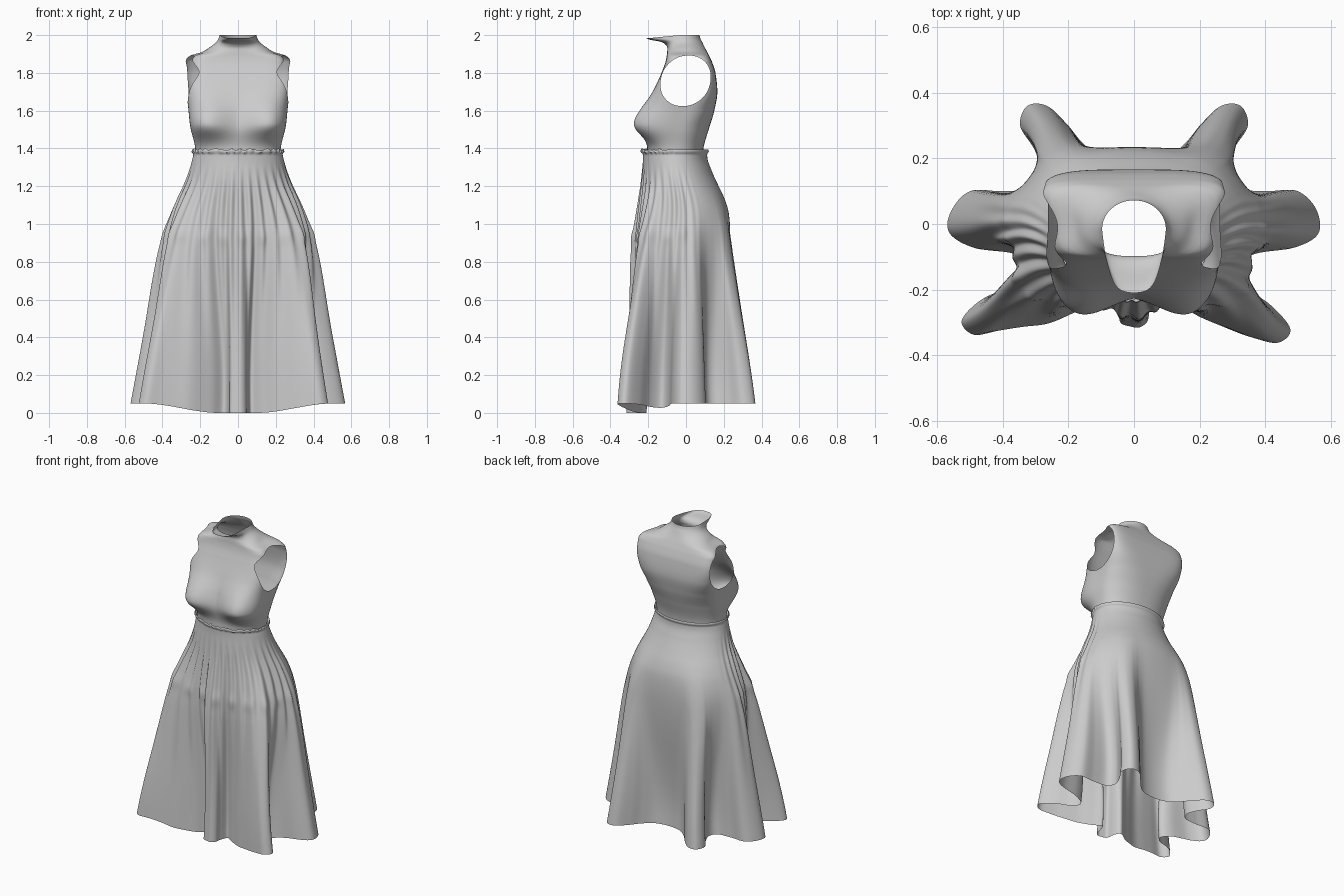
import bpy, bmesh, math
from mathutils import Vector

if "Cube" in bpy.data.objects:
    bpy.data.objects.remove(bpy.data.objects["Cube"])

cloth = bpy.data.materials.new("light_grey_cloth")
cloth.diffuse_color = (0.6, 0.6, 0.6, 1)
cloth.use_nodes = True
cloth.node_tree.nodes["Principled BSDF"].inputs["Base Color"].default_value = cloth.diffuse_color


def smooth(a, b, v):
    t = max(0.0, min(1.0, (v - a) / (b - a)))
    return t * t * (3 - 2 * t)


def catmull(a, b, c, d, t):
    return 0.5 * (2 * b + (c - a) * t + (2 * a - 5 * b + 4 * c - d) * t * t
                  + (3 * b - a - 3 * c + d) * t ** 3)


def sample(rows, z):
    """Smooth monotone lookup in a table of rows (z, values...) with rising z."""
    z = max(rows[0][0], min(rows[-1][0], z))
    last = len(rows) - 1
    k = max(i for i in range(last) if rows[i][0] <= z)
    h = rows[k + 1][0] - rows[k][0]
    t = (z - rows[k][0]) / h

    def slope(i, j):
        return (rows[i + 1][j] - rows[i][j]) / (rows[i + 1][0] - rows[i][0])

    def tangent(i, j):
        if i == 0 or i == last:
            return slope(min(i, last - 1), j)
        p, q = slope(i - 1, j), slope(i, j)
        return 0 if p * q <= 0 else 2 * p * q / (p + q)

    return [(2 * t ** 3 - 3 * t * t + 1) * rows[k][j] + (3 * t * t - 2 * t ** 3) * rows[k + 1][j]
            + h * ((t ** 3 - 2 * t * t + t) * tangent(k, j) + (t ** 3 - t * t) * tangent(k + 1, j))
            for j in range(1, len(rows[0]))]


def loft(rows, cols, point):
    """Closed tube of quads; point(row, col) gives each position."""
    bm = bmesh.new()
    grid = [[bm.verts.new(point(r, c)) for c in range(cols)] for r in range(rows)]
    for r in range(rows - 1):
        for c in range(cols):
            d = (c + 1) % cols
            bm.faces.new((grid[r][c], grid[r][d], grid[r + 1][d], grid[r + 1][c]))
    return bm


def finish(bm, name):
    mesh = bpy.data.meshes.new(name)
    bm.to_mesh(mesh)
    bm.free()
    mesh.materials.append(cloth)
    ob = bpy.data.objects.new(name, mesh)
    bpy.context.collection.objects.link(ob)
    bpy.ops.object.select_all(action='DESELECT')
    ob.select_set(True)
    bpy.context.view_layer.objects.active = ob
    bpy.ops.object.shade_smooth_by_angle(angle=math.radians(60))


# Bodice: z, half width, front y, back y, squareness, forward lip
BODICE = [
    (1.34, .222, -.205, .085, 2.3, 0), (1.40, .226, -.205, .092, 2.3, 0),
    (1.50, .245, -.220, .120, 2.4, 0), (1.60, .258, -.204, .150, 3.0, 0),
    (1.70, .274, -.170, .166, 4.5, 0), (1.80, .284, -.130, .156, 6.0, 0),
    (1.86, .282, -.108, .137, 6.0, 0), (1.89, .262, -.102, .123, 5.0, 0),
    (1.91, .200, -.100, .113, 3.4, 0), (1.93, .160, -.098, .102, 2.5, 0),
    (1.95, .130, -.098, .092, 2.1, .010), (1.965, .113, -.100, .085, 2.0, .032),
    (1.98, .104, -.101, .077, 2.0, .074), (2.00, .097, -.102, .072, 2.0, .108)]
COLS, ROWS = 144, 100


def bodice_point(r, c):
    z = 1.34 + 0.66 * r / (ROWS - 1)
    a, yf, yb, n, lip = sample(BODICE, z)
    th = 2 * math.pi * c / COLS
    s, k = math.sin(th), math.cos(th)
    rad = (abs(s) ** n + abs(k) ** n) ** (-1 / n)
    x = a * s * rad
    y = (yf + yb) / 2 - (yb - yf) / 2 * k * rad
    # shoulders narrower towards the front
    x *= 1 - .12 * smooth(.10, -.04, y) * smooth(1.70, 1.86, z) * (1 - smooth(1.9, 1.94, z))
    # rounded bust
    front = smooth(-0.2, 0.6, k)
    sz = 0.055 if z < 1.53 else 0.082
    bust = front * math.exp(-((abs(x) - .16) / .075) ** 2 / 2 - ((z - 1.53) / sz) ** 2 / 2)
    y -= 0.078 * bust
    x += 0.03 * bust * s
    # collar lip reaching forward
    if lip > 0:
        reach = smooth(.1, .95, k)
        y -= lip * reach
        z -= .016 * reach * smooth(1.96, 2.0, z)
    return (x, y, z)


def armhole(co):
    """Negative inside the armhole outline."""
    if abs(co.x) < 0.12:
        return 1.0
    y, z = co.y + 0.002 - 0.12 * (co.z - 1.76), co.z - 1.758
    return (abs(y) / .132) ** 2.1 + (abs(z) / .134) ** 2.1 - 1


bm = loft(ROWS, COLS, bodice_point)
# cut the armholes along their exact outline
rim = []
for e in list(bm.edges):
    f0, f1 = armhole(e.verts[0].co), armhole(e.verts[1].co)
    if f0 * f1 < 0:
        rim.append(bmesh.utils.edge_split(e, e.verts[0], f0 / (f0 - f1))[1])
bmesh.ops.connect_verts(bm, verts=rim)
inside = [f for f in bm.faces if armhole(f.calc_center_median()) < 0]
bmesh.ops.delete(bm, geom=inside, context='FACES')
finish(bm, "bodice")

# Skirt: z, half width, front y, back y
SKIRT = [
    (0.0, .570, -.365, .366), (0.4, .498, -.336, .318), (0.8, .428, -.306, .272),
    (0.95, .388, -.284, .252), (1.05, .350, -.264, .233), (1.12, .320, -.250, .208),
    (1.2, .285, -.238, .170), (1.28, .258, -.232, .135), (1.35, .240, -.228, .113),
    (1.37, .236, -.228, .112), (1.38, .245, -.238, .121), (1.395, .242, -.235, .118)]
# Right half of the hem, from centre front round to centre back
HEM = [(0, -.315), (.04, -.30), (.05, -.25), (.075, -.21), (.14, -.25), (.25, -.305),
       (.36, -.345), (.44, -.363), (.475, -.32), (.42, -.25), (.34, -.19), (.31, -.13),
       (.37, -.09), (.49, -.072), (.56, -.03), (.56, .035), (.50, .10), (.40, .10),
       (.31, .11), (.28, .16), (.305, .23), (.347, .30), (.325, .36), (.265, .36),
       (.205, .305), (.155, .245), (.09, .195), (0, .18)]


def left(p):
    """Mirrored hem point; the left front fold spreads a little further."""
    w = smooth(.2, .4, p[0]) * smooth(.1, .3, -p[1])
    return (-p[0] - .05 * w, p[1] + .025 * w)


ctrl = [Vector(p) for p in HEM + [left(p) for p in HEM[-2:0:-1]]]
n, SUB = len(ctrl), 8
hem = [catmull(ctrl[i - 1], ctrl[i], ctrl[(i + 1) % n], ctrl[(i + 2) % n], k / SUB)
       for i in range(n) for k in range(SUB)]
S = len(hem)
run = [0.0]
for i in range(S):
    run.append(run[-1] + (hem[(i + 1) % S] - hem[i]).length)
# waist angle of each column: half by cloth length, half by direction
angle = []
for i, p in enumerate(hem):
    polar = math.atan2(p.x, -(p.y + .03)) % (2 * math.pi)
    if i > S * .75 and polar < 1:
        polar += 2 * math.pi
    angle.append(.5 * polar + math.pi * run[i] / run[-1])
SROWS = 100


def skirt_point(r, c):
    t = r / (SROWS - 1)
    t = t / .8 * .9 if t < .8 else .9 + (t - .8) / .2 * .1
    h, th = hem[c], angle[c]
    s, k = math.sin(th), math.cos(th)
    z = 1.395 * t
    a, yf, yb = sample(SKIRT, z)
    mid, b = (yf + yb) / 2, (yb - yf) / 2
    front = smooth(-.45, .2, k)
    # gathered pleats over the front and sides, pinched lower down
    amp = front * (1 - smooth(1.1, 1.34, z)) * (.25 + .75 * smooth(.2, .85, z))
    pleat = .008 * amp * math.sin(34 * th + 2 * math.sin(3 * th))
    pleat += .004 * front * math.exp(-((z - .93) / .04) ** 2) * (1 + math.sin(21 * th))
    # ruffled waist edge
    edge = smooth(1.365, 1.385, z) * smooth(-.2, .3, k)
    pleat += .003 * edge * math.sin(38 * th + 3 * math.sin(5 * th))
    m = 2 + .35 * (1 - smooth(.9, 1.25, z))
    rad = (abs(s) ** m + abs(k) ** m) ** (-1 / m)
    oval = Vector(((a * rad + pleat) * s, mid - (b * rad + pleat) * k))
    fold = Vector((h.x * a / .57, h.y * (-yf / .365 if h.y < 0 else yb / .366)))
    fold += Vector((s, -k)) * pleat
    # folds deepen towards the hem, starting higher at the front
    w = (1 - smooth(.05, 1.23, z)) ** (1.0 - .3 * smooth(.2, .9, k))
    p = oval.lerp(fold, w)
    rise = .05 * max(smooth(.1, .5, abs(h.x)), smooth(-.2, .1, h.y))
    z += rise * (1 - t) + .004 * edge * math.sin(23 * th + 2 * math.sin(7 * th))
    return (p.x, p.y, z)


finish(loft(SROWS, S, skirt_point), "skirt")
